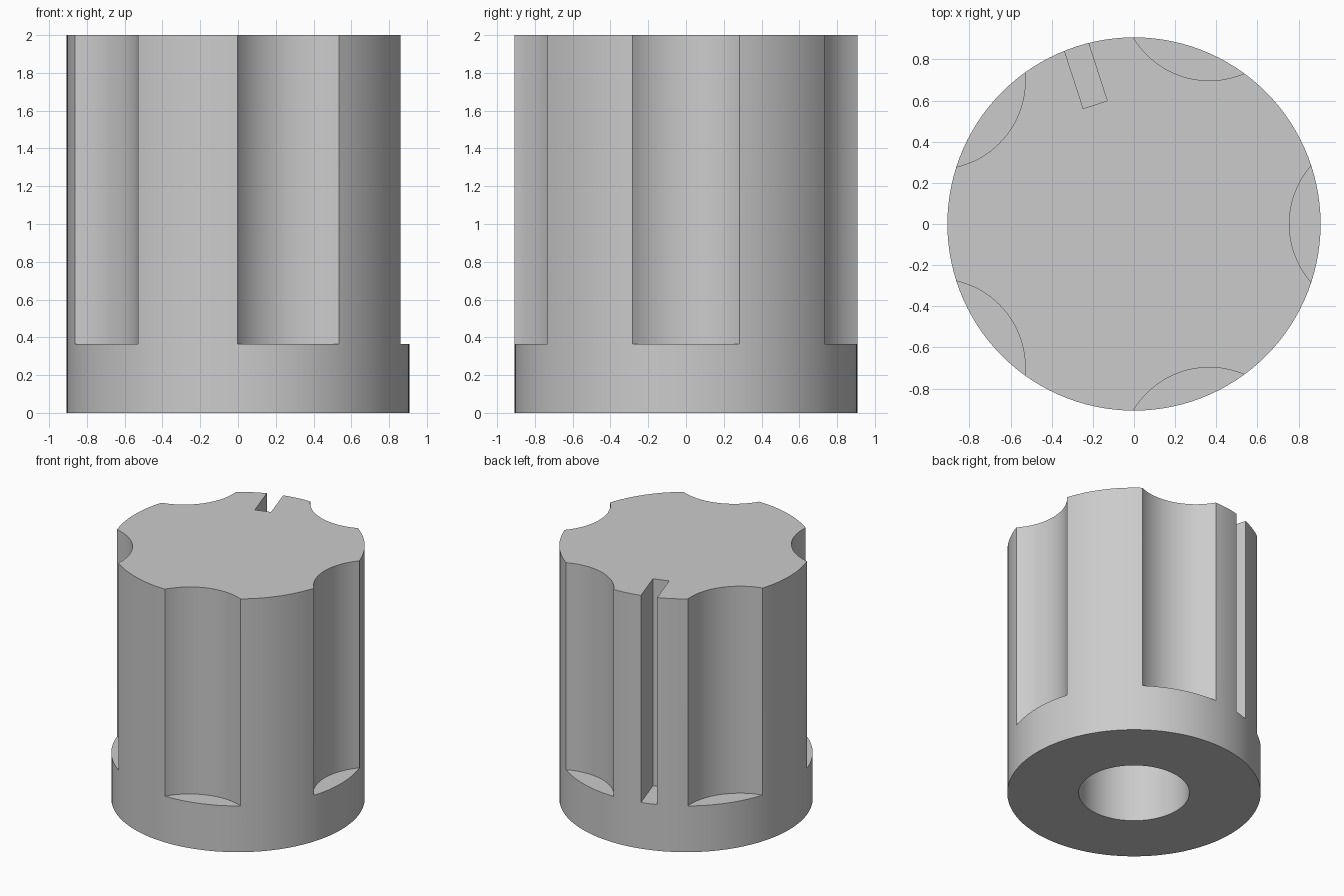
import bpy
import math
from mathutils import Matrix

cube = bpy.data.objects.get("Cube")
if cube:
    bpy.data.objects.remove(cube, do_unlink=True)

RADIUS, HEIGHT, COLLAR = 0.907, 2.0, 0.365
FLUTES = 5

grey = bpy.data.materials.new("plain grey")
grey.use_nodes = True
colour = (0.6, 0.6, 0.6, 1)
grey.diffuse_color = colour
grey.node_tree.nodes["Principled BSDF"].inputs["Base Color"].default_value = colour


def cylinder(name, radius, x, y, bottom, top, sides):
    bpy.ops.mesh.primitive_cylinder_add(
        vertices=sides, radius=radius, depth=top - bottom,
        location=(x, y, (bottom + top) / 2))
    obj = bpy.context.object
    obj.name = name
    obj.data.materials.append(grey)
    return obj


def cut(body, cutter):
    """Subtract the cutter from the body, then discard it."""
    mod = body.modifiers.new("cut", "BOOLEAN")
    mod.operation = "DIFFERENCE"
    mod.solver = "EXACT"
    mod.object = cutter
    bpy.context.view_layer.objects.active = body
    bpy.ops.object.modifier_apply(modifier=mod.name)
    bpy.data.objects.remove(cutter, do_unlink=True)


# Solid round body
knob = cylinder("knob_body", RADIUS, 0, 0, 0, HEIGHT, 120)

# Finger flutes, stopping above the collar
for i in range(FLUTES):
    a = math.tau * i / FLUTES
    cut(knob, cylinder("flute_cutter", 0.43, 1.185 * math.cos(a),
                       1.185 * math.sin(a), COLLAR, HEIGHT + 0.2, 96))

# Pointer slot between the two rear flutes
a = math.radians(108)
inner, outer = 0.61, 1.1
bpy.ops.mesh.primitive_cube_add(size=1)
slot = bpy.context.object
slot.name = "slot_cutter"
slot.data.materials.append(grey)
slot.data.transform(
    Matrix.Rotation(a, 4, "Z")
    @ Matrix.Translation(((inner + outer) / 2, 0, (COLLAR + HEIGHT + 0.2) / 2))
    @ Matrix.Diagonal((outer - inner, 0.122, HEIGHT + 0.2 - COLLAR, 1)))
cut(knob, slot)

# Blind shaft hole in the underside
cut(knob, cylinder("shaft_cutter", 0.396, 0, 0, -0.2, 1.4, 64))

# Smooth curved walls, crisp rims
bpy.ops.object.select_all(action="DESELECT")
knob.select_set(True)
bpy.context.view_layer.objects.active = knob
bpy.ops.object.shade_smooth_by_angle(angle=math.radians(25))
